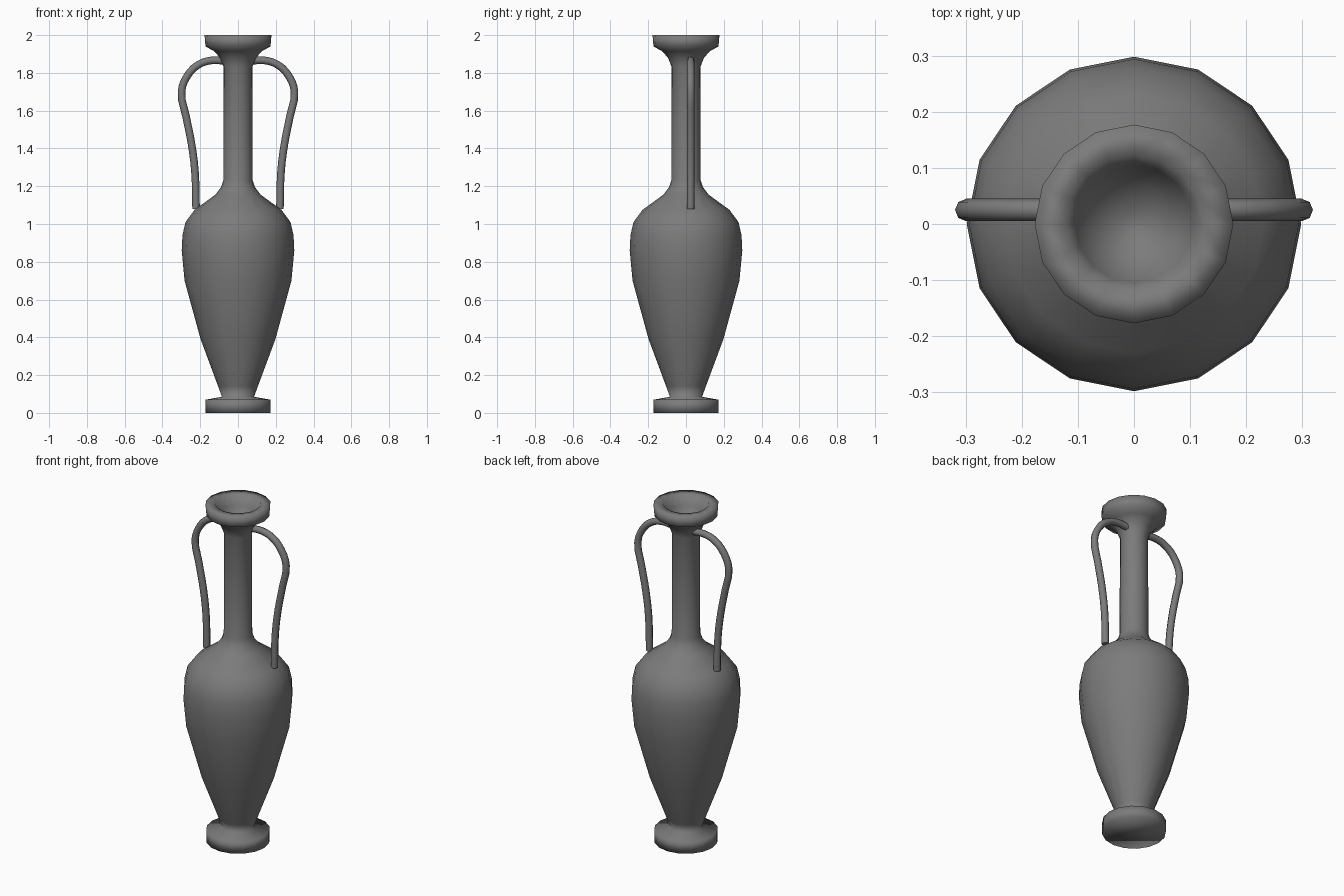
import bpy
import bmesh
from math import cos, sin, tau

SIDES = 16

default = bpy.data.objects.get("Cube")
if default:
    bpy.data.objects.remove(default, do_unlink=True)

# Single clay colour
clay = bpy.data.materials.new("dark grey clay")
clay.use_nodes = True
colour = (0.2, 0.2, 0.2, 1)
clay.diffuse_color = colour
clay.node_tree.nodes["Principled BSDF"].inputs["Base Color"].default_value = colour


def add_object(name, mesh):
    obj = bpy.data.objects.new(name, mesh)
    bpy.context.scene.collection.objects.link(obj)
    mesh.materials.clear()
    mesh.materials.append(clay)
    for poly in mesh.polygons:
        poly.use_smooth = True
    return obj


def lathe(name, profile):
    """Turn a bottom-to-top (radius, height) profile; ends are capped."""
    bm = bmesh.new()
    rings = [[bm.verts.new((r * cos(tau * i / SIDES), r * sin(tau * i / SIDES), z))
              for i in range(SIDES)] for r, z in profile]
    for low, high in zip(rings, rings[1:]):
        for i in range(SIDES):
            j = (i + 1) % SIDES
            bm.faces.new((low[i], low[j], high[j], high[i]))
    bm.faces.new(rings[0][::-1])
    bm.faces.new(rings[-1])
    mesh = bpy.data.meshes.new(name)
    bm.to_mesh(mesh)
    bm.free()
    return add_object(name, mesh)


def handle(name, side, path):
    """Sweep a round rod along a smooth (x, z) path."""
    curve = bpy.data.curves.new(name, "CURVE")
    curve.dimensions = "3D"
    curve.bevel_depth = 0.02
    curve.bevel_resolution = 2
    curve.resolution_u = 3
    curve.use_fill_caps = True
    spline = curve.splines.new("BEZIER")
    spline.bezier_points.add(len(path) - 1)
    for point, (x, z) in zip(spline.bezier_points, path):
        point.co = (side * x, 0.025, z)
        point.handle_left_type = point.handle_right_type = "AUTO"
    rod = bpy.data.objects.new(name + "_path", curve)
    bpy.context.scene.collection.objects.link(rod)
    bpy.context.view_layer.update()
    evaluated = rod.evaluated_get(bpy.context.evaluated_depsgraph_get())
    mesh = bpy.data.meshes.new_from_object(evaluated)
    bpy.data.objects.remove(rod, do_unlink=True)
    return add_object(name, mesh)


# Foot, belly, shoulder, neck, flared lip and hollow mouth in one turned profile
lathe("vase_body", [
    (0.172, 0), (0.172, 0.07), (0.085, 0.085), (0.105, 0.14),
    (0.198, 0.39), (0.283, 0.70), (0.298, 0.86), (0.294, 0.94),
    (0.278, 1.01), (0.23, 1.075), (0.12, 1.155), (0.09, 1.195), (0.078, 1.23),
    (0.076, 1.83), (0.095, 1.88), (0.127, 1.915), (0.172, 1.94),
    (0.177, 2.0), (0.123, 2.0), (0.105, 1.94), (0.07, 1.89), (0.02, 1.86),
])

# Matching pair of handles
handle_path = [(0.06, 1.862), (0.14, 1.866), (0.21, 1.843), (0.268, 1.785),
               (0.299, 1.70), (0.275, 1.57), (0.247, 1.43), (0.228, 1.28),
               (0.222, 1.08)]
for name, side in (("left_handle", 1), ("right_handle", -1)):
    handle(name, side, handle_path)
